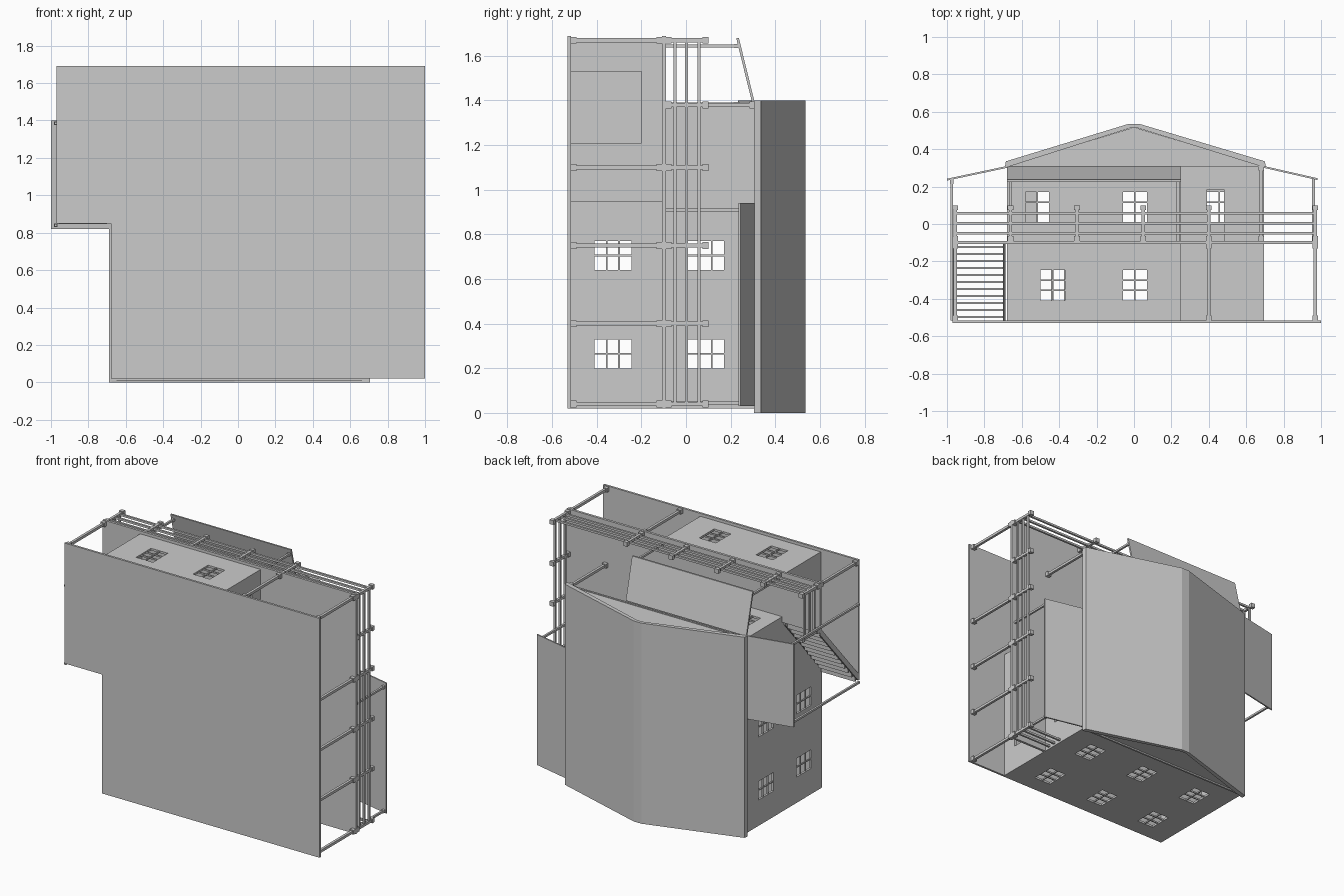
import bpy, bmesh
from mathutils import Vector

if "Cube" in bpy.data.objects:
    bpy.data.objects.remove(bpy.data.objects["Cube"])


def finish(name, bm):
    bmesh.ops.recalc_face_normals(bm, faces=bm.faces)
    me = bpy.data.meshes.new(name)
    bm.to_mesh(me)
    bm.free()
    ob = bpy.data.objects.new(name, me)
    bpy.context.collection.objects.link(ob)
    return ob


def place(axis, a, b, c):
    """Plane coordinates a, b plus offset c along the axis."""
    return {'x': (c, a, b), 'y': (a, c, b), 'z': (a, b, c)}[axis]


def extrude(bm, faces, axis, depth):
    r = bmesh.ops.extrude_face_region(bm, geom=faces, use_keep_orig=True)
    vs = [g for g in r['geom'] if isinstance(g, bmesh.types.BMVert)]
    bmesh.ops.translate(bm, verts=vs, vec=Vector(place(axis, 0, 0, depth)))


def prism(name, poly, axis, lo, hi):
    bm = bmesh.new()
    f = bm.faces.new([bm.verts.new(place(axis, a, b, lo)) for a, b in poly])
    extrude(bm, [f], axis, hi - lo)
    return finish(name, bm)


def boxes(name, items):
    """Boxes given as (x0, x1, y0, y1, z0, z1)."""
    bm = bmesh.new()
    for x0, x1, y0, y1, z0, z1 in items:
        vs = bmesh.ops.create_cube(bm, size=1)['verts']
        for v in vs:
            v.co = Vector(((x0 + x1) / 2 + v.co.x * (x1 - x0),
                           (y0 + y1) / 2 + v.co.y * (y1 - y0),
                           (z0 + z1) / 2 + v.co.z * (z1 - z0)))
    return finish(name, bm)


def wall(name, axis, at, depth, rect, holes=()):
    """Flat wall with rectangular openings; rect and holes are (a0, a1, b0, b1)."""
    bm = bmesh.new()
    A = sorted({rect[0], rect[1], *[k for h in holes for k in h[:2]]})
    B = sorted({rect[2], rect[3], *[k for h in holes for k in h[2:]]})
    V = {(a, b): bm.verts.new(place(axis, a, b, at)) for a in A for b in B}
    for a0, a1 in zip(A, A[1:]):
        for b0, b1 in zip(B, B[1:]):
            m, n = (a0 + a1) / 2, (b0 + b1) / 2
            if not any(h[0] < m < h[1] and h[2] < n < h[3] for h in holes):
                bm.faces.new([V[a0, b0], V[a1, b0], V[a1, b1], V[a0, b1]])
    extrude(bm, bm.faces[:], axis, depth)
    bmesh.ops.delete(bm, geom=[v for v in bm.verts if not v.link_faces], context='VERTS')
    return finish(name, bm)


def window_bars(name, axis, at, depth, holes):
    """Glazing bars, two panes wide and three panes tall."""
    items, t = [], 0.004
    for a0, a1, b0, b1 in holes:
        na, nb = (3, 2) if axis == 'x' else (2, 3)
        bars = [(a0 + (a1 - a0) * i / na - t, a0 + (a1 - a0) * i / na + t, b0, b1) for i in range(1, na)]
        bars += [(a0, a1, b0 + (b1 - b0) * i / nb - t, b0 + (b1 - b0) * i / nb + t) for i in range(1, nb)]
        for p0, p1, q0, q1 in bars:
            lo, hi = place(axis, p0, q0, at), place(axis, p1, q1, at + depth)
            items.append([k for pair in zip(lo, hi) for k in pair])
    boxes(name, items)


def posts(name, places, y0, y1, r=0.009, cap=0.015, foot=True):
    items = []
    for x, z in places:
        items.append((x - r, x + r, y0, y1, z - r, z + r))
        items.append((x - cap, x + cap, y1 - 0.025, y1, z - cap, z + cap))
        if foot:
            items.append((x - cap, x + cap, y0, y0 + 0.025, z - cap, z + cap))
    boxes(name, items)


T = 0.015
LO, LOT, UP, UPT = -0.515, -0.107, -0.09, 0.31   # storey heights along y
XL, XR, XM = -0.68, 0.695, 0.25

# Ground slab and balcony deck
prism("ground_slab", [(XL, .02), (1, .02), (1, 1.69), (-.97, 1.69), (-.97, .85), (XL, .85)], 'y', -.53, LO)
prism("balcony_deck", [(XL, .02), (.985, .02), (.985, 1.69), (-.97, 1.69), (-.97, 1.34), (XL, 1.34)], 'y', LOT, UP)

# Back wall with six windows
win_lo, win_up = (-.41, -.245), (0.005, .17)
back = {'lower': [(c - .065, c + .065, *win_lo) for c in (-.44, .005, .455)],
        'upper': [(c - .065, c + .065, *win_up) for c in (-.45, .005, .455)]}
side = {'lower': [(*win_lo, c - .065, c + .065) for c in (.265, .705)],
        'upper': [(*win_up, c - .065, c + .065) for c in (.265, .705)]}
front = {'lower': [(-.5, -.37, *win_lo), (-.06, .07, *win_lo)],
         'upper': [(-.58, -.455, *win_up), (-.06, .07, *win_up)]}

for lev, (y0, y1), zl, zr in (('lower', (LO, LOT), 1.67, .95), ('upper', (UP, UPT), 1.38, .91)):
    wall(lev + "_back_wall", 'z', .02, T, (XL, XR, y0, y1), back[lev])
    window_bars(lev + "_back_window_bars", 'z', .023, .01, back[lev])
    # Side walls
    for nm, x, d, z1 in (("left", XL, T, zl), ("right", XR, -T, zr)):
        wall(f"{lev}_{nm}_wall", 'x', x, d, (y0, y1, .035, z1), side[lev])
        window_bars(f"{lev}_{nm}_window_bars", 'x', x + d * .2, d * .6, side[lev])
    # Front wall of the projecting room
    wall(lev + "_front_wall", 'z', zl - T, T, (XL + T, XM, y0, y1), front[lev])
    window_bars(lev + "_front_window_bars", 'z', zl - .012, .01, front[lev])
    # Recessed front wall and the return wall beside it
    door = [(.39, .525, y0, .185)] if lev == 'upper' else []
    wall(lev + "_recessed_wall", 'z', zr - T, T, (XM - T, XR - T, y0, y1), door)
    opening = [(LO, -.2, 1.21, 1.53)] if lev == 'lower' else []
    wall(lev + "_return_wall", 'x', XM, -T, (y0, y1, zr, zl - T), opening)
boxes("balcony_door", [(.48, .525, UP, .185, .898, .908)])

# Gable roof: chevron shell, gable infill and ceiling
prism("roof", [(-.69, .305), (-.685, .335), (-.03, .535), (.03, .535), (.7, .335), (.705, .305),
               (.69, .305), (.02, .513), (-.02, .513), (-.675, .305)], 'z', 0, 1.4)
gable = [(-.67, .31), (0, .517), (.685, .31)]
prism("front_gable", gable, 'z', 1.37, 1.385)
prism("back_gable", gable, 'z', .02, .035)
boxes("ceiling", [(-.68, .695, .305, .318, .01, 1.39)])

# Awnings
t = .01
prism("right_awning", [(.695, .3), (.98, .235), (.98, .235 + t), (.695, .3 + t)], 'z', .03, .94)
prism("left_awning", [(-.68, .3), (-1, .232), (-1, .232 + t), (-.68, .3 + t)], 'z', .82, 1.4)
prism("front_awning", [(.295, 1.395), (.225, 1.68), (.237, 1.68), (.307, 1.395)], 'x', XL, XM)

# Posts
RX, FZ, LX = .97, 1.67, -.955
post_z = [.04, .4, .75, 1.1, FZ]
posts("ground_posts", [(RX, z) for z in post_z] + [(.4, FZ), (LX, FZ)], LO, LOT)
posts("rail_posts", [(RX, z) for z in [.04, .4, .75, 1.1, 1.38, FZ]] +
      [(x, FZ) for x in (LX, -.66, -.305, .05, .4)] + [(LX, 1.36)], UP, .1)
posts("roof_corner_post", [(.68, 1.38)], UP, UPT)
posts("left_awning_posts", [(-.975, .84), (-.975, 1.385)], LO, .238, .007, .009, False)
posts("right_awning_posts", [(.96, .045), (.96, .91)], UP, .242, .007, .009, False)
posts("front_awning_posts", [(-.66, 1.645), (.235, 1.645)], UP, .24, .007, .009, False)

# Balcony rails
rails, r = [], .007
for y in (-.05, .003, .058):
    rails += [(LX, RX, y - r, y + r, FZ - r, FZ + r),
              (RX - r, RX + r, y - r, y + r, .04, FZ),
              (.695, RX, y - r, y + r, .04 - r, .04 + r),
              (LX - r, LX + r, y - r, y + r, 1.36, FZ)]
boxes("balcony_rails", rails)

# Outside staircase
n = 11
treads = []
for i in range(n):
    f = (i + .5) / n
    y, z = -.515 + .41 * f, .85 + .49 * f
    treads.append((-.96, -.7, y - .005, y + .005, z - .025, z + .025))
boxes("stair_treads", treads)
for nm, x in (("outer", -.97), ("inner", -.7)):
    prism(nm + "_stair_stringer", [(LO, .85), (LO, .9), (-.1, 1.37), (-.1, 1.32)], 'x', x, x + .012)
